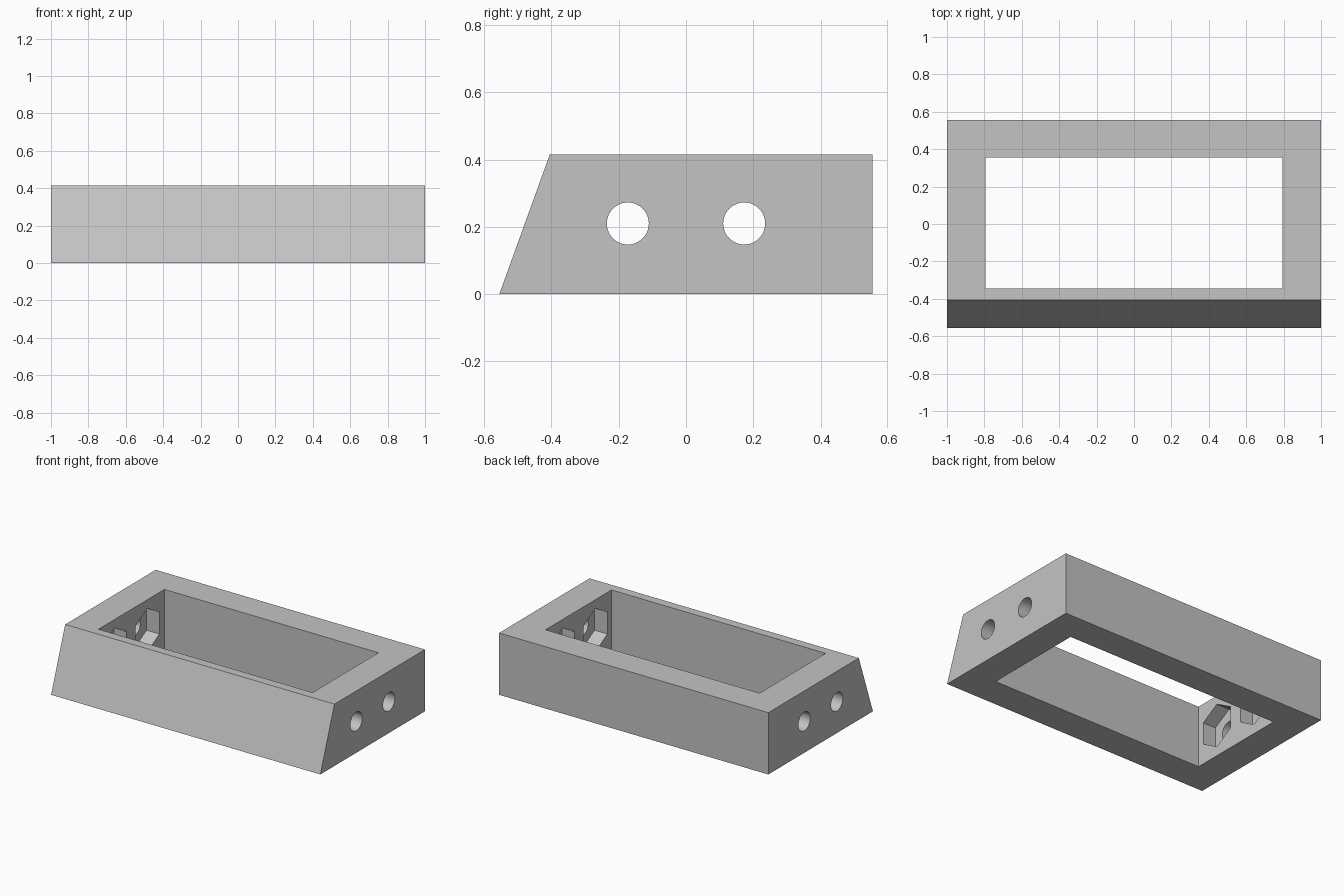
import bpy
import math
from mathutils import Matrix

cube = bpy.data.objects.get("Cube")
if cube:
    bpy.data.objects.remove(cube, do_unlink=True)

HEIGHT = 0.415
BOLT_Y, BOLT_Z = 0.173, 0.21
BOLT_R, NUT_R, NUT_DEPTH = 0.0625, 0.147, 0.095
INNER_X, INNER_FRONT, INNER_BACK = 0.795, -0.345, 0.355

grey = bpy.data.materials.new("light grey")
grey.use_nodes = True
colour = (0.55, 0.55, 0.55, 1)
grey.diffuse_color = colour
grey.node_tree.nodes["Principled BSDF"].inputs["Base Color"].default_value = colour


def extrude_x(name, outline, x0, x1):
    """Closed prism along x from a counter-clockwise (y, z) outline."""
    n = len(outline)
    verts = [(x, y, z) for x in (x0, x1) for y, z in outline]
    faces = [tuple(reversed(range(n))), tuple(range(n, 2 * n))]
    faces += [(i, (i + 1) % n, n + (i + 1) % n, n + i) for i in range(n)]
    mesh = bpy.data.meshes.new(name)
    mesh.from_pydata(verts, [], faces)
    mesh.materials.append(grey)
    obj = bpy.data.objects.new(name, mesh)
    bpy.context.collection.objects.link(obj)
    return obj


def polygon(cy, cz, radius, sides):
    # First corner points straight up
    steps = [math.tau * i / sides + math.pi / 2 for i in range(sides)]
    return [(cy + radius * math.cos(a), cz + radius * math.sin(a)) for a in steps]


# Frame body with a sloping front
frame = extrude_x("frame", [(-0.555, 0), (0.555, 0), (0.555, HEIGHT), (-0.405, HEIGHT)], -1, 1)

# Cutters: rectangular opening, bolt holes and hexagonal nut pockets
cutters = [extrude_x("opening_cutter",
                     [(INNER_FRONT, -0.2), (INNER_BACK, -0.2), (INNER_BACK, 0.7), (INNER_FRONT, 0.7)],
                     -INNER_X, INNER_X)]
pocket_x = INNER_X + NUT_DEPTH
for y, place in ((-BOLT_Y, "front"), (BOLT_Y, "back")):
    cutters.append(extrude_x(place + "_nut_cutter", polygon(y, BOLT_Z, NUT_R, 6), -pocket_x, pocket_x))
    cutters.append(extrude_x(place + "_bolt_cutter", polygon(y, BOLT_Z, BOLT_R, 48), -1.2, 1.2))

for cutter in cutters:
    mod = frame.modifiers.new(cutter.name, 'BOOLEAN')
    mod.operation = 'DIFFERENCE'
    mod.solver = 'EXACT'
    mod.object = cutter

# Bake the cuts, then drop the cutters
bpy.context.view_layer.update()
graph = bpy.context.evaluated_depsgraph_get()
baked = bpy.data.meshes.new_from_object(frame.evaluated_get(graph))
frame.modifiers.clear()
frame.data = baked
for cutter in cutters:
    bpy.data.objects.remove(cutter, do_unlink=True)

# Round bolt holes, crisp edges elsewhere
bpy.ops.object.select_all(action='DESELECT')
frame.select_set(True)
bpy.context.view_layer.objects.active = frame
bpy.ops.object.shade_smooth_by_angle(angle=math.radians(30))
